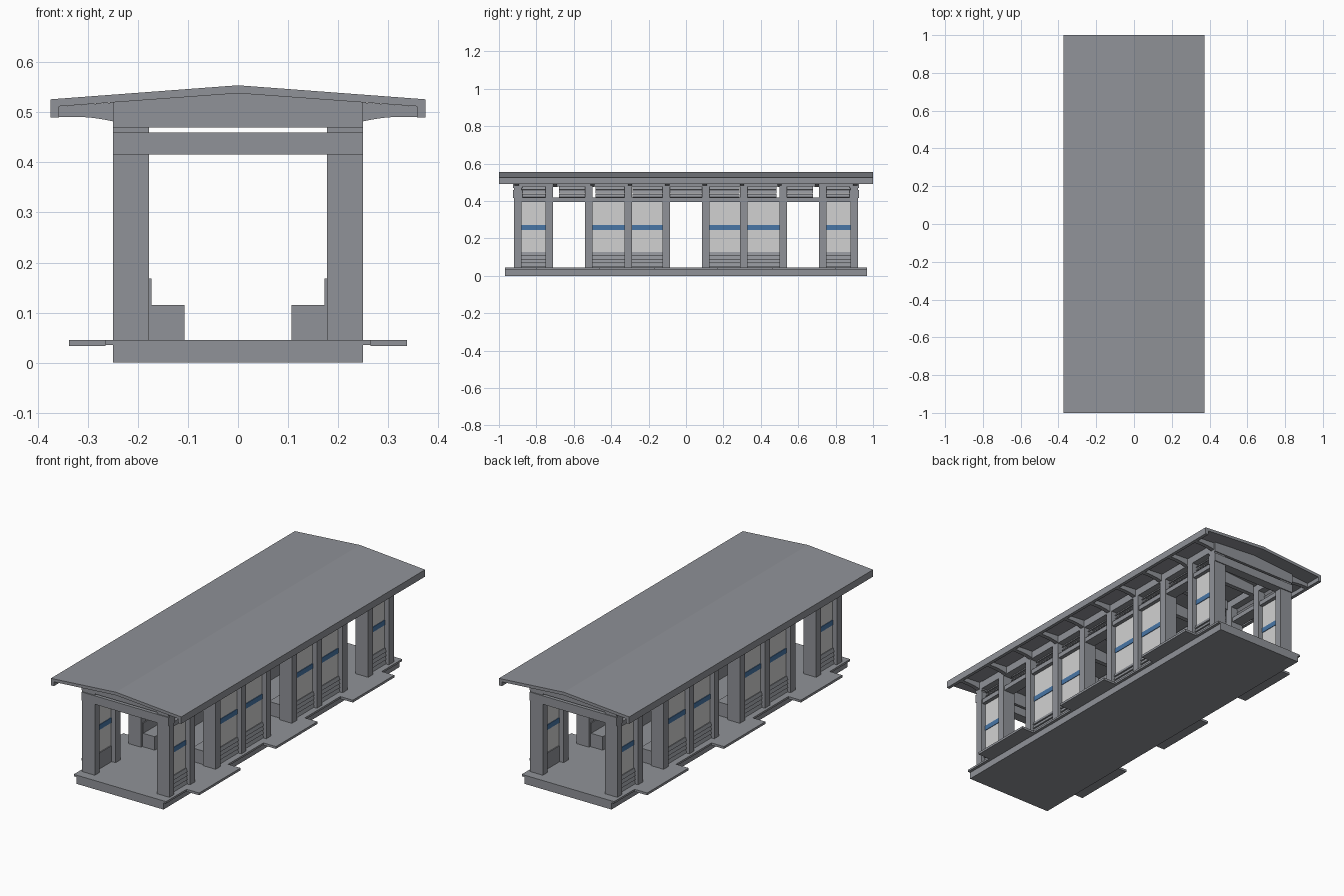
import bpy, bmesh
from mathutils import Vector

if "Cube" in bpy.data.objects:
    bpy.data.objects.remove(bpy.data.objects["Cube"])


def material(name, rgb):
    m = bpy.data.materials.new(name)
    m.diffuse_color = (*rgb, 1)
    m.use_nodes = True
    m.node_tree.nodes["Principled BSDF"].inputs["Base Color"].default_value = m.diffuse_color
    return m


GREY = material("concrete grey", (0.28, 0.29, 0.315))
LIGHT = material("light panel grey", (0.64, 0.64, 0.64))
BLUE = material("stripe blue", (0.065, 0.18, 0.38))


def finish(name, bm, mat):
    bmesh.ops.recalc_face_normals(bm, faces=bm.faces)
    me = bpy.data.meshes.new(name)
    bm.to_mesh(me)
    bm.free()
    me.materials.append(mat)
    ob = bpy.data.objects.new(name, me)
    bpy.context.collection.objects.link(ob)
    return ob


def prism(bm, profile, y0, y1):
    """Extrude an x/z profile along y."""
    face = bm.faces.new([bm.verts.new((x, y0, z)) for x, z in profile])
    out = bmesh.ops.extrude_face_region(bm, geom=[face])
    verts = [v for v in out["geom"] if isinstance(v, bmesh.types.BMVert)]
    bmesh.ops.translate(bm, verts=verts, vec=Vector((0, y1 - y0, 0)))


def rect(x0, x1, z0, z1):
    return [(x0, z0), (x1, z0), (x1, z1), (x0, z1)]


def part(name, mat, prisms, both_sides=False):
    """Make one object from (profile, y0, y1) prisms, optionally mirrored in x."""
    bm = bmesh.new()
    for prof, y0, y1 in prisms:
        prism(bm, prof, y0, y1)
        if both_sides:
            prism(bm, [(-x, z) for x, z in prof], y0, y1)
    return finish(name, bm, mat)


def along(prof, spans):
    return [(prof, a, b) for a, b in spans]


def mirrored(spans):
    return spans + [(-b, -a) for a, b in spans]


# Floor, side ledges and door steps
part("floor_base", GREY, [(rect(-0.25, 0.25, 0, 0.045), -0.968, 0.968)])
part("side_ledge", GREY, [(rect(0.25, 0.265, 0.035, 0.045), -0.968, 0.968)], True)
part("door_step", GREY, along(rect(0.265, 0.337, 0.033, 0.045),
     [(c - 0.17, c + 0.17) for c in (-0.63, 0, 0.63)]), True)

# Wall posts
posts = mirrored([(0.88, 0.92), (0.71, 0.75), (0.50, 0.54), (0.29, 0.33), (0.085, 0.125)])
part("wall_post", GREY, along(rect(0.178, 0.25, 0.045, 0.515), posts), True)

# Long rails above the windows and under the roof
part("door_head_rail", GREY, [(rect(0.185, 0.245, 0.395, 0.419), -0.92, 0.92)], True)
part("top_rail", GREY, [(rect(0.178, 0.25, 0.478, 0.517), -0.92, 0.92)], True)

# Wall panels in the closed bays: lower slats, light panel, blue stripe
bays = mirrored([(0.75, 0.88), (0.33, 0.50), (0.125, 0.29)])
part("light_panel", LIGHT, along(rect(0.205, 0.225, 0.128, 0.396), bays), True)
part("blue_stripe", BLUE, along(rect(0.225, 0.228, 0.246, 0.272), bays)
     + along(rect(0.202, 0.205, 0.246, 0.272), bays), True)
part("lower_panel", GREY, along(rect(0.200, 0.225, 0.045, 0.128), bays), True)
slats = []
for i in range(4):
    z = 0.047 + i * 0.0205
    slats += along([(0.225, z), (0.235, z), (0.229, z + 0.018), (0.225, z + 0.018)], bays)
part("lower_slat", GREY, slats, True)

# Louvres in the band above the rail
vents = mirrored([(0.75, 0.88), (0.54, 0.68), (0.33, 0.485), (0.125, 0.285)]) + [(-0.085, 0.085)]
louvres = []
for z in (0.419, 0.439, 0.459):
    louvres += along([(0.212, z + 0.017), (0.224, z), (0.228, z + 0.002), (0.216, z + 0.019)], vents)
part("louvre", GREY, louvres, True)

# End beams and inner roof ties
gable = [(-0.25, 0.47), (0.25, 0.47), (0.25, 0.52), (0, 0.538), (-0.25, 0.52)]
ends = mirrored([(0.875, 0.925)])
part("gable_beam", GREY, along(gable, ends))
part("end_beam", GREY, along(rect(-0.25, 0.25, 0.416, 0.46), ends))
ribs = [-0.7 + 0.2 * i for i in range(8)]
tie = [(-0.178, 0.475), (0.178, 0.475), (0.178, 0.525), (0, 0.538), (-0.178, 0.525)]
part("roof_tie", GREY, along(tie, [(y - 0.012, y + 0.012) for y in ribs]))

# Curved eave brackets
bracket = [(0.25, 0.482), (0.27, 0.486), (0.29, 0.489), (0.315, 0.491),
           (0.357, 0.491), (0.357, 0.512), (0.25, 0.5195)]
part("eave_bracket", GREY, along(bracket, [(y - 0.011, y + 0.011)
     for y in ribs + [-0.905, 0.905]]), True)

# Pitched roof with dropped edges
half = [(0.374, 0.526), (0.374, 0.49), (0.357, 0.49), (0.357, 0.512)]
roof = [(0, 0.554)] + half + [(0, 0.538)] + [(-x, z) for x, z in reversed(half)]
part("roof", GREY, [(roof, -1, 1)])

# Benches with thin backrests
bench_spans = mirrored([(0.10, 0.53)])
part("bench_seat", GREY, along(rect(0.107, 0.178, 0.045, 0.115), bench_spans), True)
part("bench_back", GREY, along(rect(0.173, 0.178, 0.115, 0.168), bench_spans), True)
